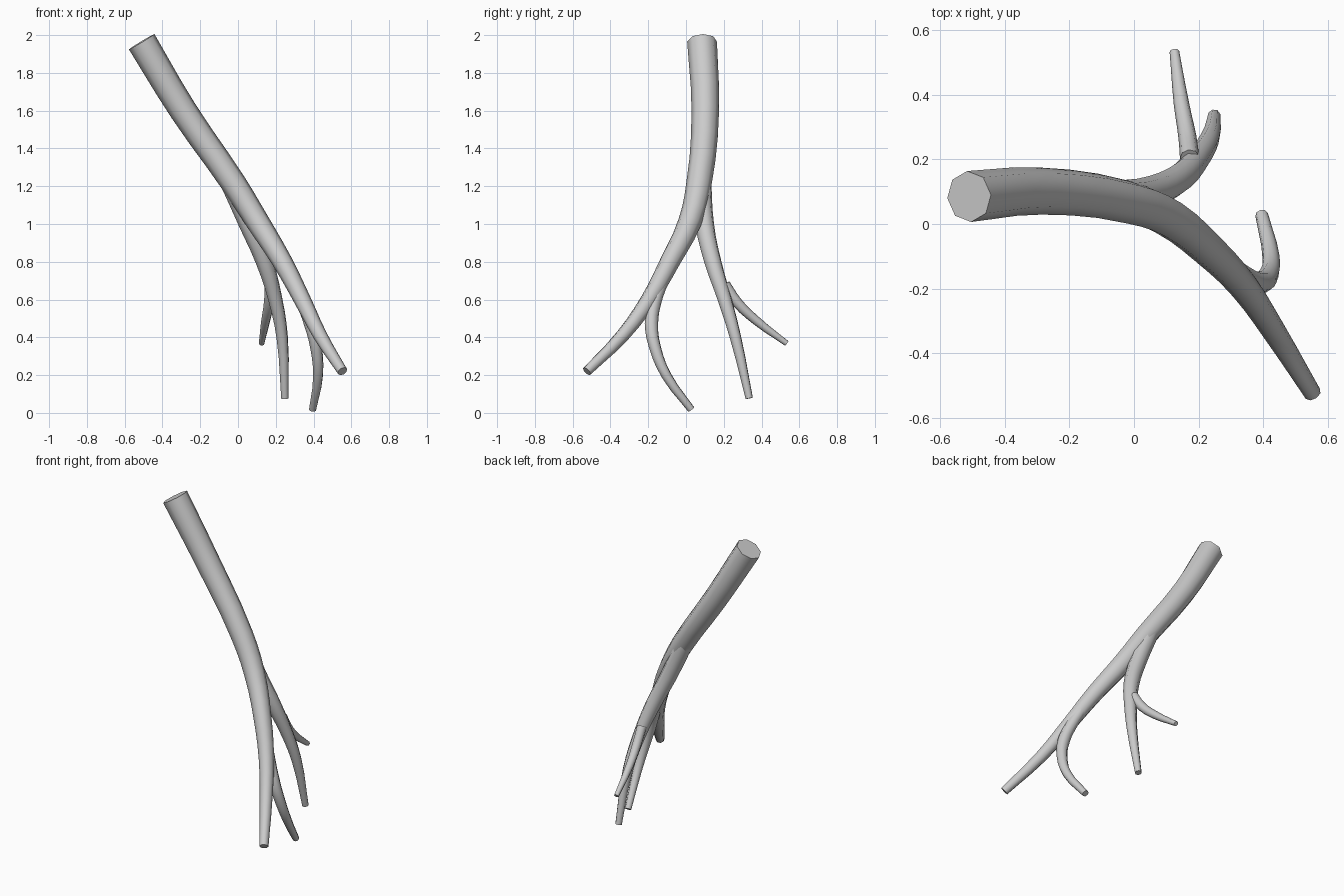
import bpy, bmesh, math

if "Cube" in bpy.data.objects:
    bpy.data.objects.remove(bpy.data.objects["Cube"])


def limb(name, points):
    """Tapered eight-sided tube along a smooth path of (x, y, z, radius)."""
    cu = bpy.data.curves.new(name, 'CURVE')
    cu.dimensions = '3D'
    cu.bevel_depth = 1.0
    cu.bevel_resolution = 2
    cu.resolution_u = 3
    cu.use_fill_caps = True
    sp = cu.splines.new('BEZIER')
    sp.bezier_points.add(len(points) - 1)
    for bp, (x, y, z, r) in zip(sp.bezier_points, points):
        bp.co = (x, y, z)
        bp.radius = r
        bp.handle_left_type = bp.handle_right_type = 'AUTO'
    ob = bpy.data.objects.new(name, cu)
    bpy.context.collection.objects.link(ob)
    bpy.ops.object.select_all(action='DESELECT')
    ob.select_set(True)
    bpy.context.view_layer.objects.active = ob
    bpy.ops.object.convert(target='MESH')
    ob = bpy.context.view_layer.objects.active
    # join the end caps to the tube
    bm = bmesh.new()
    bm.from_mesh(ob.data)
    bmesh.ops.remove_doubles(bm, verts=bm.verts, dist=0.0005)
    bmesh.ops.recalc_face_normals(bm, faces=bm.faces)
    bm.to_mesh(ob.data)
    bm.free()
    bpy.ops.object.shade_smooth_by_angle(angle=math.radians(50))
    return ob


# main stem, from the thick cut end down to the front tip
limb("main_branch", [
    (-0.51, 0.085, 1.965, 0.079), (-0.29, 0.102, 1.60, 0.073),
    (-0.02, 0.068, 1.21, 0.067), (0.105, 0.02, 1.01, 0.062),
    (0.235, -0.085, 0.80, 0.053), (0.34, -0.195, 0.60, 0.045),
    (0.435, -0.335, 0.41, 0.037), (0.553, -0.525, 0.22, 0.027)])

# rear fork
limb("rear_branch", [
    (-0.05, 0.08, 1.24, 0.054), (0.055, 0.098, 1.00, 0.051),
    (0.14, 0.142, 0.80, 0.046), (0.198, 0.205, 0.60, 0.038),
    (0.234, 0.262, 0.40, 0.031), (0.248, 0.335, 0.077, 0.020)])

# twig growing off the rear fork
limb("rear_twig", [
    (0.172, 0.205, 0.68, 0.030), (0.165, 0.27, 0.585, 0.028),
    (0.147, 0.37, 0.49, 0.024), (0.125, 0.533, 0.368, 0.015)])

# hooked twig growing off the main stem
limb("lower_twig", [
    (0.29, -0.125, 0.70, 0.033), (0.345, -0.168, 0.58, 0.036),
    (0.385, -0.183, 0.47, 0.036), (0.413, -0.165, 0.35, 0.032),
    (0.424, -0.105, 0.20, 0.027), (0.395, 0.028, 0.018, 0.020)])
